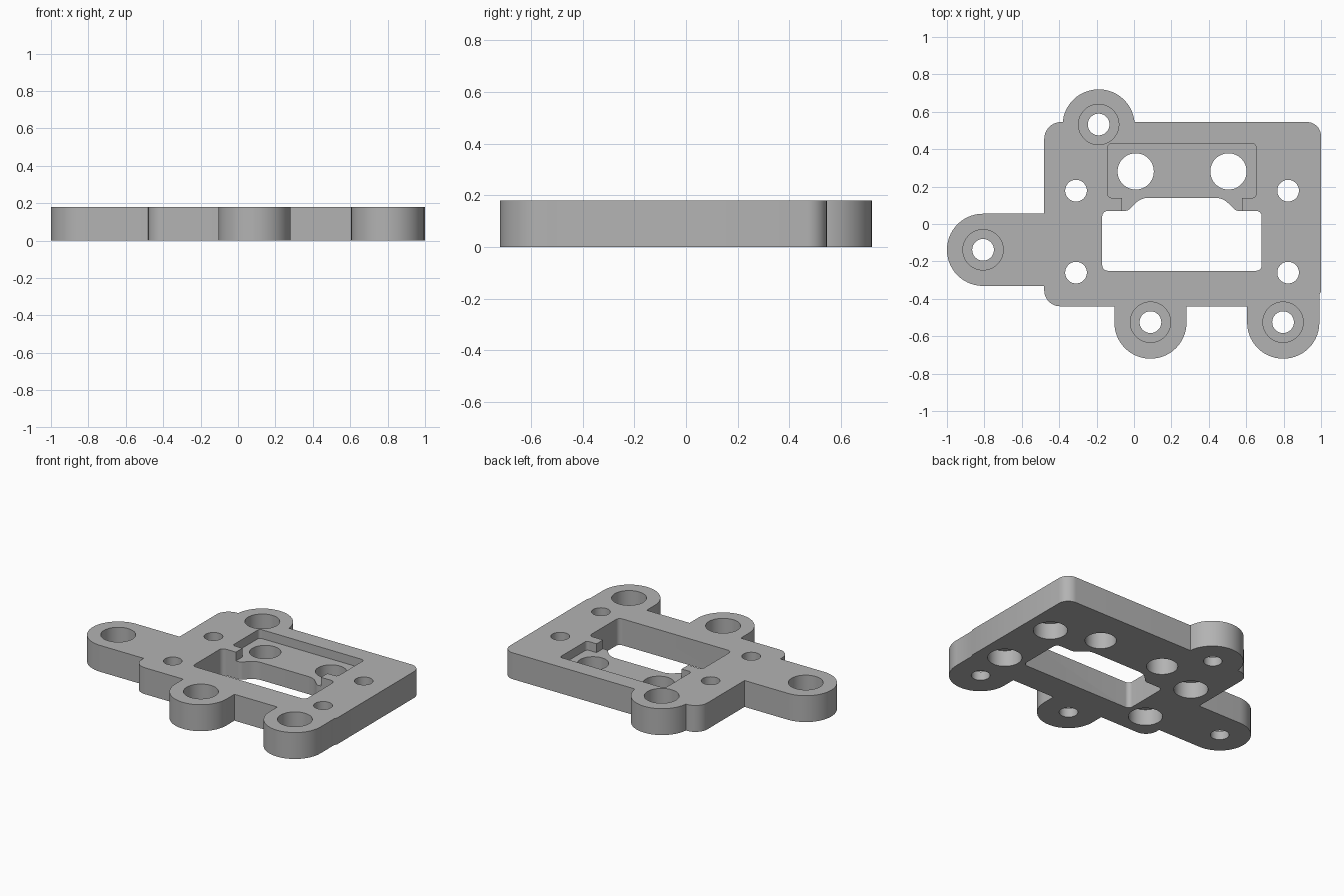
import bpy
import bmesh
from math import cos, sin, pi
from mathutils import Vector

cube = bpy.data.objects.get("Cube")
if cube:
    bpy.data.objects.remove(cube, do_unlink=True)

T = 0.18        # plate thickness
LUG_R = 0.193   # outer radius of the mounting lugs

grey = bpy.data.materials.new("plain grey")
grey.use_nodes = True
grey.diffuse_color = (0.45, 0.45, 0.45, 1)
grey.node_tree.nodes["Principled BSDF"].inputs["Base Color"].default_value = grey.diffuse_color


def rounded(corners, steps=10):
    """Outline from (x, y, radius) corners, each replaced by a fillet arc."""
    out = []
    n = len(corners)
    for i, (x, y, r) in enumerate(corners):
        p = Vector((x, y))
        if r == 0:
            out.append(p)
            continue
        a = (Vector(corners[i - 1][:2]) - p).normalized()
        b = (Vector(corners[(i + 1) % n][:2]) - p).normalized()
        half = a.angle(b) / 2
        centre = p + (a + b).normalized() * (r / sin(half))
        reach = r * cos(half) / sin(half)
        start, end = p + a * reach - centre, p + b * reach - centre
        sweep = start.angle(end)
        for k in range(steps + 1):
            t = k / steps
            v = (start * sin((1 - t) * sweep) + end * sin(t * sweep)) / sin(sweep)
            out.append(centre + v)
    return out


def circle(x, y, r, n=48):
    return [Vector((x + r * cos(2 * pi * k / n), y + r * sin(2 * pi * k / n))) for k in range(n)]


def prism(name, outline, z0, z1):
    bm = bmesh.new()
    face = bm.faces.new([bm.verts.new((p.x, p.y, z0)) for p in outline])
    grown = bmesh.ops.extrude_face_region(bm, geom=[face])["geom"]
    bmesh.ops.translate(bm, vec=(0, 0, z1 - z0),
                        verts=[g for g in grown if isinstance(g, bmesh.types.BMVert)])
    bmesh.ops.remove_doubles(bm, verts=bm.verts, dist=1e-5)
    bmesh.ops.recalc_face_normals(bm, faces=bm.faces)
    mesh = bpy.data.meshes.new(name)
    bm.to_mesh(mesh)
    bm.free()
    mesh.materials.append(grey)
    obj = bpy.data.objects.new(name, mesh)
    bpy.context.collection.objects.link(obj)
    return obj


def combine(target, tool, operation):
    mod = target.modifiers.new(tool.name, 'BOOLEAN')
    mod.operation, mod.solver, mod.object = operation, 'EXACT', tool
    bpy.context.view_layer.objects.active = target
    bpy.ops.object.modifier_apply(modifier=mod.name)
    bpy.data.objects.remove(tool, do_unlink=True)


# Plate with side arm and two front lugs
L = LUG_R - 0.0005
plate = prism("mounting_plate", rounded([
    (-0.48, 0.545, 0.09), (-0.48, 0.055, 0), (-1.0, 0.055, L), (-1.0, -0.331, L),
    (-0.48, -0.331, 0), (-0.48, -0.44, 0.085),
    (-0.105, -0.44, 0), (-0.105, -0.72, L), (0.281, -0.72, L), (0.281, -0.44, 0),
    (0.605, -0.44, 0), (0.605, -0.72, L), (0.991, -0.72, L), (0.991, -0.38, 0),
    (1.0, -0.36, 0), (1.0, 0.545, 0.075)], 14), 0, T)

# Rear lug
combine(plate, prism("rear_lug", circle(-0.189, 0.527, LUG_R), 0, T), 'UNION')

# Shallow pocket in the top, with a narrower neck into the window
combine(plate, prism("pocket", rounded([
    (-0.14, 0.43, 0.02), (-0.14, 0.14, 0.02), (-0.065, 0.14, 0), (-0.065, 0.03, 0),
    (0.577, 0.03, 0), (0.577, 0.14, 0), (0.652, 0.14, 0.02), (0.652, 0.43, 0.02)]),
    T - 0.06, T + 0.1), 'DIFFERENCE')

# Through window with sloped shoulders
combine(plate, prism("window", rounded([
    (-0.17, -0.25, 0.03), (0.683, -0.25, 0.03), (0.683, 0.07, 0.03), (0.545, 0.07, 0.04),
    (0.475, 0.14, 0.1), (0.037, 0.14, 0.1), (-0.033, 0.07, 0.04), (-0.17, 0.07, 0.03)]),
    -0.1, T + 0.1), 'DIFFERENCE')

# Lug screw holes, counterbored from above
for x, y in ((-0.807, -0.138), (-0.189, 0.532), (0.088, -0.525), (0.797, -0.525)):
    combine(plate, prism("lug_hole", circle(x, y, 0.058), -0.1, T + 0.1), 'DIFFERENCE')
    combine(plate, prism("lug_bore", circle(x, y, 0.108), T - 0.12, T + 0.1), 'DIFFERENCE')

# Corner screw holes, counterbored from below
for x in (-0.31, 0.824):
    for y in (0.178, -0.26):
        combine(plate, prism("corner_hole", circle(x, y, 0.058), -0.1, T + 0.1), 'DIFFERENCE')
        combine(plate, prism("corner_bore", circle(x, y, 0.106), -0.1, 0.11), 'DIFFERENCE')

# Two larger through holes in the pocket
for x in (0.009, 0.505):
    combine(plate, prism("pocket_hole", circle(x, 0.281, 0.097), -0.1, T + 0.1), 'DIFFERENCE')

# Smooth curved walls, sharp rims
bpy.ops.object.select_all(action='DESELECT')
plate.select_set(True)
bpy.context.view_layer.objects.active = plate
bpy.ops.object.shade_smooth_by_angle(angle=0.6)
